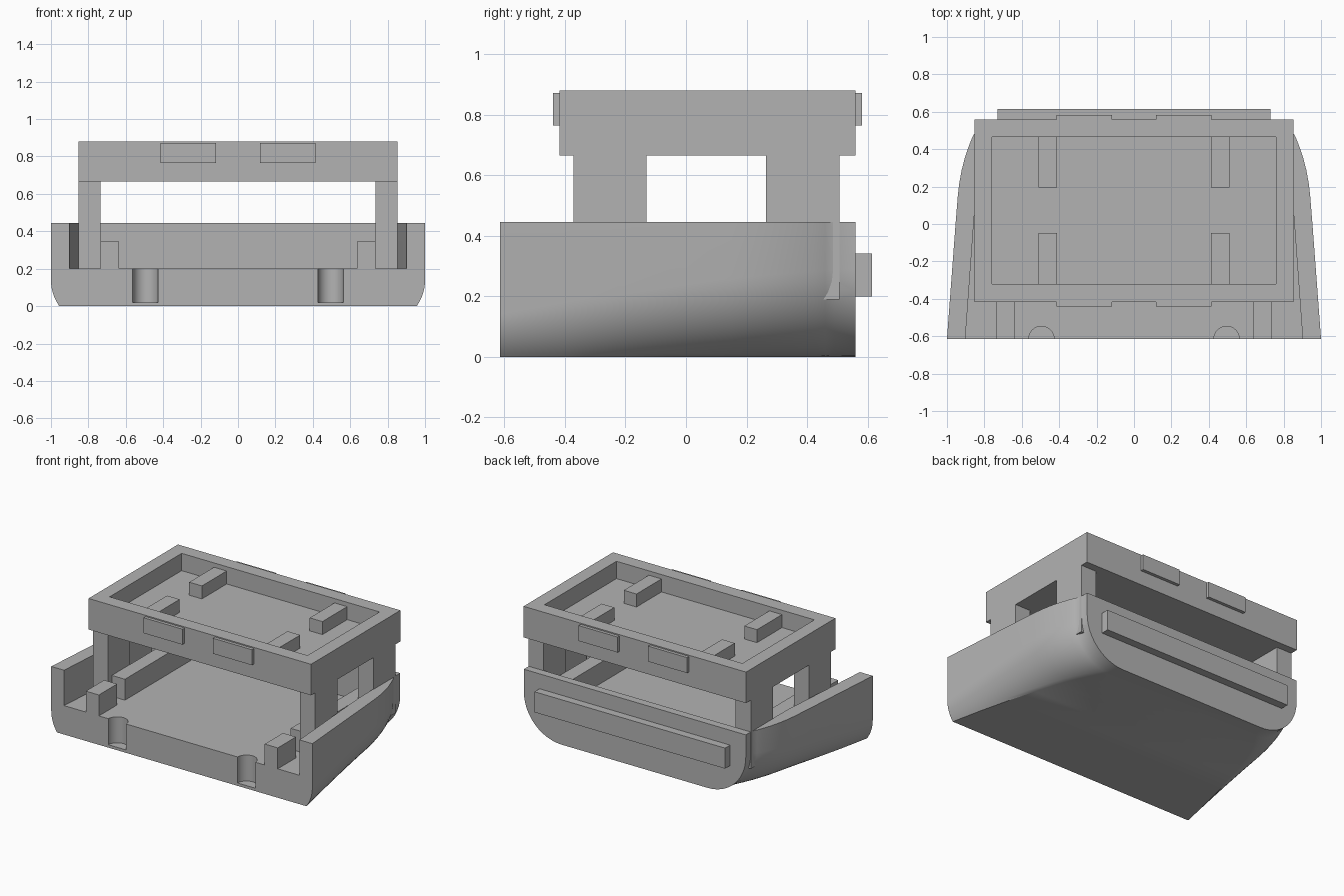
import bpy, bmesh
from math import sin, cos, pi

cube = bpy.data.objects.get("Cube")
if cube:
    bpy.data.objects.remove(cube, do_unlink=True)

grey = bpy.data.materials.new("light grey")
grey.use_nodes = True
COLOUR = (0.45, 0.45, 0.45, 1)
grey.diffuse_color = COLOUR
grey.node_tree.nodes["Principled BSDF"].inputs["Base Color"].default_value = COLOUR


def make(name, bm):
    bmesh.ops.recalc_face_normals(bm, faces=bm.faces)
    mesh = bpy.data.meshes.new(name)
    bm.to_mesh(mesh)
    bm.free()
    mesh.materials.append(grey)
    obj = bpy.data.objects.new(name, mesh)
    bpy.context.collection.objects.link(obj)
    return obj


def loft(name, rings):
    """Closed solid through a list of matching rings."""
    bm = bmesh.new()
    loops = [[bm.verts.new(p) for p in ring] for ring in rings]
    n = len(loops[0])
    for a, b in zip(loops, loops[1:]):
        for i in range(n):
            j = (i + 1) % n
            bm.faces.new((a[i], a[j], b[j], b[i]))
    bm.faces.new(loops[0])
    bm.faces.new(loops[-1])
    return make(name, bm)


def prism(name, outline, z0, z1):
    return loft(name, [[(x, y, z) for x, y in outline] for z in (z0, z1)])


def box(name, x0, x1, y0, y1, z0, z1):
    return prism(name, [(x0, y0), (x1, y0), (x1, y1), (x0, y1)], z0, z1)


def select(obj):
    bpy.ops.object.select_all(action='DESELECT')
    obj.select_set(True)
    bpy.context.view_layer.objects.active = obj


def cut(obj, cutter):
    cutter.hide_render = True
    select(obj)
    mod = obj.modifiers.new("cut", 'BOOLEAN')
    mod.operation = 'DIFFERENCE'
    mod.solver = 'EXACT'
    mod.object = cutter
    bpy.ops.object.modifier_apply(modifier=mod.name)
    bpy.data.objects.remove(cutter, do_unlink=True)


FRONT, BACK, FLOOR, WALL = -0.615, 0.56, 0.2, 0.445


# Tray section: straight sides, lower corners rounding more toward the back
def section(y, w):
    f = (y - FRONT) / (BACK - FRONT)
    r = 0.24 + 0.05 * f
    end = 0.62 + (pi / 2 - 0.62) * f
    half = [(w, WALL)]
    for i in range(13):
        t = end * i / 12
        half.append((w - r * (1 - cos(t)), r * (sin(end) - sin(t))))
    ring = half + [(-x, z) for x, z in reversed(half)]
    return [(x, y, z) for x, z in ring]


stations = [(FRONT, 1), (-0.4, 0.984), (-0.2, 0.969), (0, 0.954), (0.15, 0.942),
            (0.22, 0.934), (0.29, 0.921), (0.36, 0.903), (0.42, 0.882),
            (0.46, 0.866), (0.49, 0.85), (BACK, 0.85)]
tray = loft("tray", [section(y, w) for y, w in stations])

# Hollow above the tray floor, open at the front
side = [(0.908, -0.7), (0.85, 0.1), (0.846, 0.505)]
cut(tray, prism("tray_hollow", side + [(-x, y) for x, y in reversed(side)], FLOOR, 0.6))

# Half-round notches in the front edge
for s in (-1, 1):
    circle = [(s * 0.495 + 0.068 * cos(2 * pi * i / 32),
               FRONT + 0.068 * sin(2 * pi * i / 32)) for i in range(32)]
    cut(tray, prism("notch_cutter", circle, 0.02, 0.3))
select(tray)
bpy.ops.object.shade_smooth_by_angle(angle=pi / 6)

# Bar across the back
box("back_bar", -0.73, 0.73, 0.55, 0.615, 0.2, 0.342)

# Upper deck with a shallow recess
deck = box("deck", -0.852, 0.852, -0.418, BACK, 0.665, 0.88)
cut(deck, box("recess_cutter", -0.758, 0.758, -0.322, 0.466, 0.76, 1))

for s, word in ((-1, "right"), (1, "left")):
    def pair(name, x0, x1, *rest):
        a, b = sorted((s * x0, s * x1))
        box(f"{word}_{name}", a, b, *rest)

    # Legs carrying the deck
    pair("front_leg", 0.735, 0.852, -0.372, -0.13, 0.19, 0.67)
    pair("back_leg", 0.735, 0.852, 0.265, 0.507, 0.19, 0.67)
    # Guide rails on the tray floor
    pair("front_stop", 0.635, 0.735, FRONT, -0.415, 0.19, 0.345)
    pair("guide_rail", 0.635, 0.735, -0.33, 0.507, 0.19, 0.345)
    # Support ribs inside the recess
    pair("front_rib", 0.413, 0.51, -0.325, -0.048, 0.75, 0.85)
    pair("back_rib", 0.413, 0.51, 0.195, 0.47, 0.75, 0.85)
    # Raised tabs on the deck's front and back
    pair("front_tab", 0.117, 0.415, -0.44, -0.41, 0.765, 0.872)
    pair("back_tab", 0.117, 0.415, 0.55, 0.582, 0.765, 0.872)
